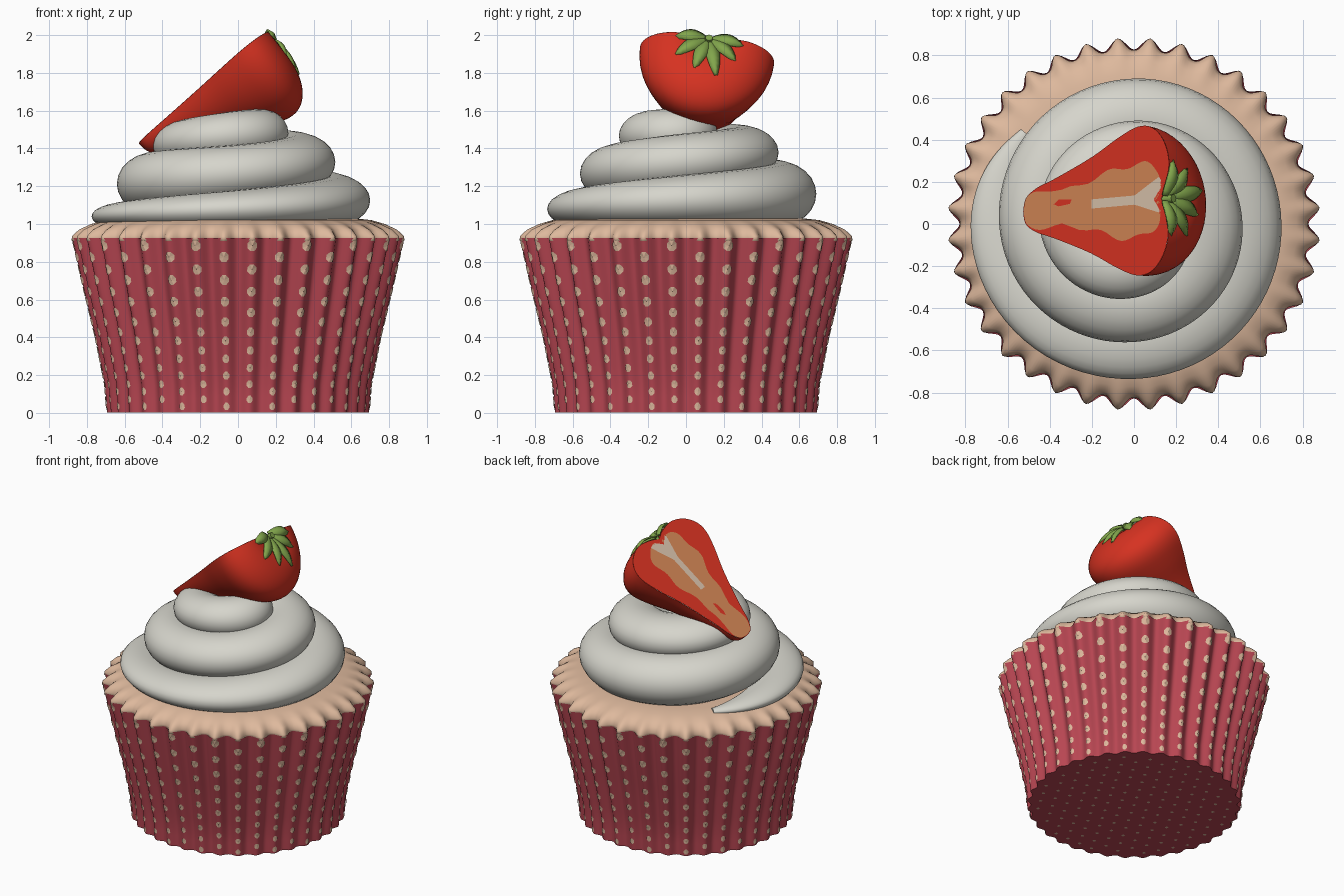
import bpy, bmesh, math
from mathutils import Vector

if "Cube" in bpy.data.objects:
    bpy.data.objects.remove(bpy.data.objects["Cube"])

def material(name, rgb):
    m = bpy.data.materials.new(name)
    lin = [((c / 255 + 0.055) / 1.055) ** 2.4 for c in rgb]
    m.diffuse_color = (*lin, 1)
    m.use_nodes = True
    m.node_tree.nodes["Principled BSDF"].inputs["Base Color"].default_value = m.diffuse_color
    return m

RED = material("strawberry_red", (214, 50, 33))
ORANGE = material("strawberry_flesh", (208, 132, 84))
PALE = material("strawberry_core", (214, 192, 170))
PAPER = material("wrapper_red", (184, 70, 82))
CAKE = material("sponge_tan", (222, 185, 157))
CREAM = material("frosting_white", (214, 213, 204))
GREEN = material("leaf_green", (130, 166, 76))

def build(name, verts, faces, mats, index=None, smooth=True, recalc=True):
    me = bpy.data.meshes.new(name)
    me.from_pydata([tuple(v) for v in verts], [], faces)
    for m in mats:
        me.materials.append(m)
    for i, p in enumerate(me.polygons):
        p.material_index = index[i] if index else 0
        p.use_smooth = smooth and len(p.vertices) < 5
    if recalc:
        bm = bmesh.new()
        bm.from_mesh(me)
        bmesh.ops.recalc_face_normals(bm, faces=bm.faces)
        bm.to_mesh(me)
        bm.free()
    ob = bpy.data.objects.new(name, me)
    bpy.context.collection.objects.link(ob)
    return ob

def grid_faces(rows, cols, wrap=True):
    n = cols if wrap else cols - 1
    return [(r * cols + c, r * cols + (c + 1) % cols,
             (r + 1) * cols + (c + 1) % cols, (r + 1) * cols + c)
            for r in range(rows - 1) for c in range(n)]

def curve(table, t):
    """Smooth value along evenly indexed key rows."""
    i = min(int(t), len(table) - 2)
    f = t - i
    p = [table[min(max(i + k, 0), len(table) - 1)] for k in (-1, 0, 1, 2)]
    return [0.5 * (2 * b + (c - a) * f + (2 * a - 5 * b + 4 * c - d) * f * f
                   + (3 * b - a - 3 * c + d) * f ** 3) for a, b, c, d in zip(*p)]

def polar(r, a, z):
    return Vector((r * math.cos(a), r * math.sin(a), z))

# Pleated paper wrapper
PLEATS = 36
OFF = math.radians(5)

def pleat(a):
    return 0.5 + 0.5 * math.cos(PLEATS * (a - OFF))

def wrapper_r(a, z):
    keys = [(0, .695), (.15, .707), (.4, .757), (.65, .818), (.93, .882)]
    for (z0, r0), (z1, r1) in zip(keys, keys[1:]):
        if z <= z1:
            break
    r = r0 + (r1 - r0) * (z - z0) / (z1 - z0)
    return r - (0.025 + 0.03 * z) * (1 - pleat(a))

cols = PLEATS * 12
levels = [.003, .08, .15, .25, .4, .52, .65, .8, .925]
verts = [polar(wrapper_r(math.tau * c / cols, z), math.tau * c / cols, z)
         for z in levels for c in range(cols)]
build("wrapper", verts, grid_faces(len(levels), cols) + [tuple(range(cols))], [PAPER])

# Polka dots on the pleats and on the base
verts, faces = [], []

def add_dot(points):
    b = len(verts)
    verts.extend(points)
    n = len(points) - 1
    faces.extend((b, b + 1 + i, b + 1 + (i + 1) % n) for i in range(n))

for k in range(PLEATS):
    a0 = OFF + math.tau * k / PLEATS
    z = 0.885 if k % 2 else 0.825
    while z > 0.03:
        size = 0.018 + 0.009 * z
        pts = []
        for i in range(9):
            d = 0 if i == 0 else size
            t = math.tau * (i + .5) / 8
            zz = z + 1.15 * d * math.sin(t)
            a = a0 + d * math.cos(t) / 0.8
            pts.append(polar(wrapper_r(a, zz) + .005, a, zz))
        add_dot(pts)
        z -= 0.072 + 0.06 * z
for i in range(-8, 9):
    for j in range(-8, 9):
        x, y = 0.1 * i + 0.05 * (j % 2), 0.087 * j
        if math.hypot(x, y) < 0.64:
            ring = [(x + .012 * math.cos(t * math.tau / 6), y - .012 * math.sin(t * math.tau / 6), 0)
                    for t in range(6)]
            add_dot([(x, y, 0)] + ring)
build("wrapper_dots", verts, faces, [CAKE], smooth=False, recalc=False)

# Sponge top with a scalloped rim: radius, height, scallop depth
rings = [(.3, 1.03, 0), (.62, 1.03, 0), (.71, 1.02, 0), (.77, 1.0, .01), (.81, .97, .035),
         (.825, .935, .058), (.822, .912, .062), (.80, .90, .05), (.68, .89, 0)]
verts = [polar(r + d * pleat(math.tau * c / cols) ** 1.5, math.tau * c / cols, z)
         for r, z, d in rings for c in range(cols)]
last = (len(rings) - 1) * cols
build("sponge", verts, grid_faces(len(rings), cols)
      + [tuple(range(cols)), tuple(range(last, last + cols))], [CAKE])

# Swirled frosting: angle, outer radius, top height, half width, half height
swirl = [(140, .70, 1.04, .03, .02), (180, .775, 1.10, .13, .06), (270, .735, 1.18, .19, .10),
         (360, .70, 1.26, .20, .135), (450, .69, 1.33, .20, .17), (540, .64, 1.38, .20, .165),
         (630, .56, 1.42, .20, .15), (720, .515, 1.48, .20, .15), (810, .49, 1.52, .20, .14),
         (900, .45, 1.55, .19, .13), (990, .35, 1.60, .17, .13), (1080, .26, 1.61, .15, .13),
         (1170, .15, 1.60, .13, .12)]
steps, sides = 240, 24
verts = []
for s in range(steps + 1):
    a, out, top, w, h = curve(swirl, s / steps * (len(swirl) - 1))
    for k in range(sides):
        t = math.tau * k / sides
        verts.append(polar(out - w + w * math.cos(t), math.radians(a), top - h + h * math.sin(t)))
end = steps * sides
build("frosting_swirl", verts, grid_faces(steps + 1, sides)
      + [tuple(range(sides)), tuple(range(end, end + sides))], [CREAM])

# Frosting core that fills the middle of the swirl
core = [(.5, 1.0), (.45, 1.2), (.3, 1.38), (.15, 1.5), (.02, 1.53)]
verts = [polar(r, math.tau * c / 32, z) for r, z in core for c in range(32)]
build("frosting_core", verts, grid_faces(len(core), 32) + [tuple(range(128, 160))], [CREAM])

# Half strawberry frame: U runs tip to stem, V across the cut, N into the skin
TIP = Vector((-0.525, 0.06, 1.425))
U = Vector((.77, .07, .635)).normalized()
V = Vector((.04, 1, -.10))
V = (V - U * V.dot(U)).normalized()
N = V.cross(U)

def berry(u, v, n):
    return TIP + U * u + V * v + N * n

keys = [(0, 0), (.015, .06), (.08, .105), (.2, .145), (.42, .23), (.58, .31), (.70, .355),
        (.79, .345), (.86, .28), (.895, .18), (.88, .07), (.85, 0)]
prof = [curve(keys, i / 4) for i in range(4 * (len(keys) - 1) + 1)]
half = 25
verts = [berry(u, r * math.cos(math.pi * k / (half - 1)), 1.13 * r * math.sin(math.pi * k / (half - 1)))
         for u, r in prof for k in range(half)]
build("strawberry_skin", verts, grid_faces(len(prof), half, False), [RED])

# Cut face: red rim, orange flesh and pale core as nested outlines
def flesh(u, r, side):
    g = 0.5 + 0.5 * max(0, 1 - u / .25) + .05 * math.sin(24 * u + side)
    return u * .94 + .004, r * g

def core_outline(u, r, side):
    wide = .022 + .07 * max(0, (u - .62) / .28)
    return .42 + .43 * (u / .895) ** 1.3, min(wide, r * .35) * (1 + .25 * side)

def loop(fn):
    pos = [fn(u, r, 1) for u, r in prof]
    neg = [fn(u, r, -1) for u, r in prof[1:-1]]
    return ([berry(u, v, -.001) for u, v in pos]
            + [berry(u, -v, -.001) for u, v in reversed(neg)])

loops = [loop(lambda u, r, s: (u, r)), loop(flesh), loop(core_outline)]
n = len(loops[0])
faces = grid_faces(3, n) + [tuple(range(2 * n, 3 * n))]
build("strawberry_cut_face", sum(loops, []), faces, [RED, ORANGE, PALE],
      [0] * n + [1] * n + [2], smooth=False)

# Small red streak near the tip
build("flesh_streak", [berry(u, v, -.004) for u, v in
      ((.19, .02), (.22, .04), (.30, .035), (.29, .015), (.22, .008))],
      [(0, 1, 2, 3, 4)], [RED], smooth=False)

# Leaves fan out from the stem over the skin
for i, (deg, length) in enumerate([(-82, .17), (-48, .21), (-14, .22), (14, .25), (48, .20), (80, .18)]):
    t = math.radians(deg)
    verts = []
    for j in range(9):
        s = j / 8
        w = .036 * math.sin(math.pi * min(1, s * .82 + .14)) ** .8 + .002
        d = .01 + length * s
        lift = .885 + .045 * math.sin(math.pi * s * .8) - .015 * s
        for k in (-1, 0, 1):
            verts.append(berry(lift - .012 * abs(k),
                               d * math.sin(t) + k * w * math.cos(t),
                               d * math.cos(t) - k * w * math.sin(t)))
    leaf = build("leaf_%d" % (i + 1), verts, grid_faces(9, 3, False), [GREEN])
    leaf.modifiers.new("thickness", "SOLIDIFY").thickness = 0.01

# Short stem stub
verts = [berry(u, .02 * math.cos(k * math.tau / 8), .02 + .02 * math.sin(k * math.tau / 8))
         for u in (.85, .91) for k in range(8)]
build("stem", verts, grid_faces(2, 8) + [tuple(range(8)), tuple(range(8, 16))], [GREEN])
